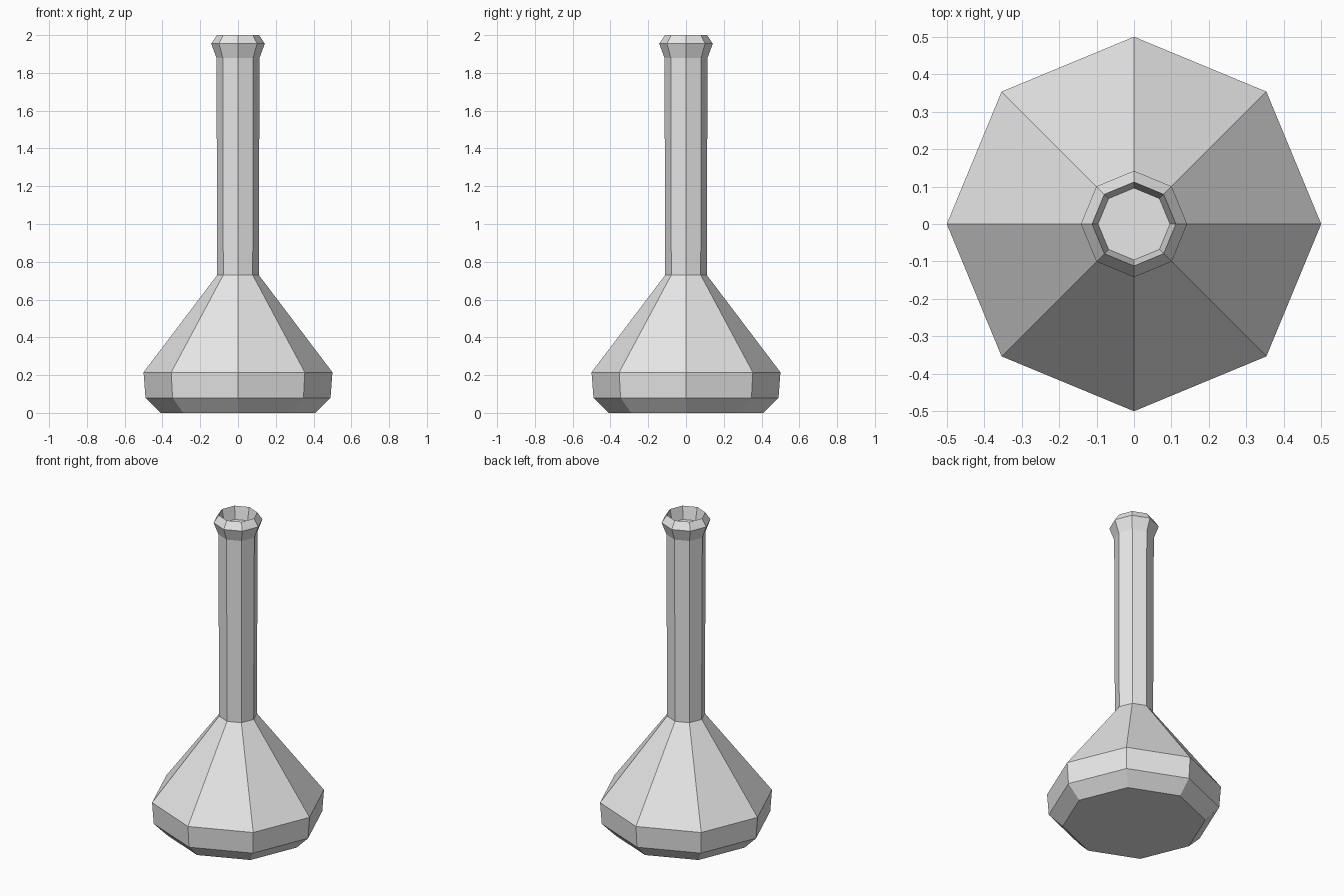
import bpy, bmesh
from math import cos, sin, pi

cube = bpy.data.objects.get("Cube")
if cube:
    bpy.data.objects.remove(cube, do_unlink=True)

SIDES = 8

grey = bpy.data.materials.new("light grey")
grey.use_nodes = True
colour = (0.8, 0.8, 0.8, 1)
grey.diffuse_color = colour
grey.node_tree.nodes["Principled BSDF"].inputs["Base Color"].default_value = colour


def lathe(name, profile, material):
    """Revolve (radius, height) points into a faceted solid capped at both ends."""
    bm = bmesh.new()
    rings = [[bm.verts.new((r * cos(2 * pi * i / SIDES), r * sin(2 * pi * i / SIDES), z))
              for i in range(SIDES)] for r, z in profile]
    for low, high in zip(rings, rings[1:]):
        for i in range(SIDES):
            j = (i + 1) % SIDES
            bm.faces.new((low[i], low[j], high[j], high[i]))
    bm.faces.new(rings[0][::-1])
    bm.faces.new(rings[-1])
    mesh = bpy.data.meshes.new(name)
    bm.to_mesh(mesh)
    bm.free()
    mesh.materials.append(material)
    obj = bpy.data.objects.new(name, mesh)
    bpy.context.collection.objects.link(obj)
    return obj


# Base, sloping shoulder, long neck, flared lip and shallow recessed mouth
lathe("flask", [
    (0.41, 0), (0.49, 0.08), (0.5, 0.215),      # base
    (0.11, 0.73), (0.114, 1.88),                # shoulder and neck
    (0.142, 1.955), (0.112, 2.0),               # lip
    (0.096, 1.92),                              # mouth
], grey)
